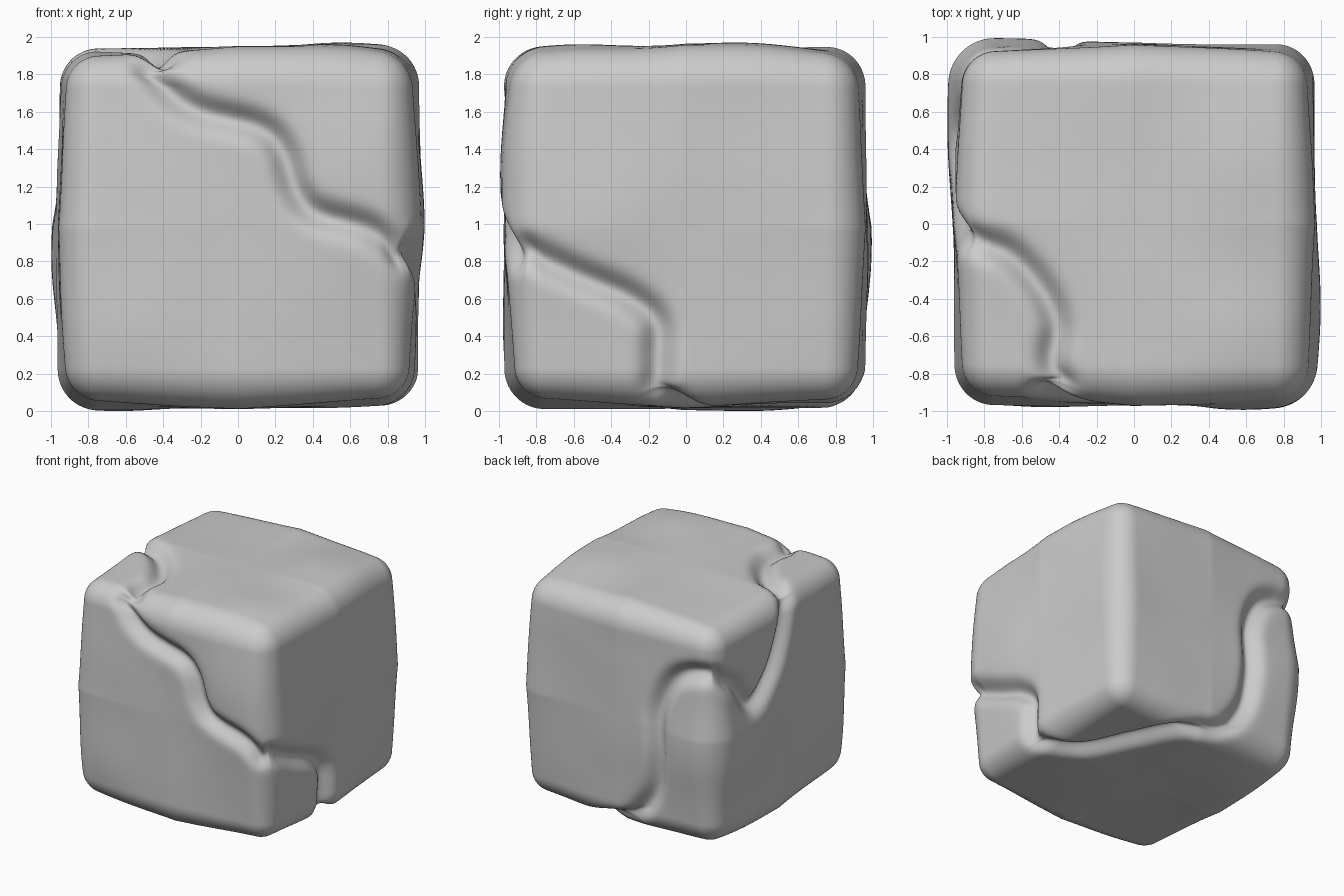
import bpy, bmesh, math
from mathutils import Vector, noise
from mathutils.kdtree import KDTree

old = bpy.data.objects.get("Cube")
if old:
    bpy.data.objects.remove(old, do_unlink=True)

HALF, ROUND = 0.964, 0.21


def rounded(p):
    """Move a point of the cube onto the rounded block; return point and normal."""
    k = HALF - ROUND
    inner = Vector([max(-k, min(k, c)) for c in p])
    n = (p - inner).normalized()
    return inner + n * ROUND, n


# Crack path on each face, as pairs in that face's own plane
front = [(-.48, 1.93), (-.4, 1.76), (-.22, 1.63), (.1, 1.54), (.23, 1.42), (.31, 1.2), (.42, 1.08), (.7, .99), (.9, .86)]
right = [(-.87, .88), (-.55, .74), (-.3, .63), (-.16, .5), (-.15, .3), (-.15, .1)]
under = [(.9, -.08), (.6, .1), (.4, .45), (.25, .75), (.06, .92)]
back = [(-.13, .13), (-.34, .42), (-.4, .75), (-.4, 1.15), (-.52, 1.43), (-.72, 1.55)]
left = [(.9, 1.54), (.65, 1.4), (.45, 1.17), (.2, 1.33), (.04, 1.6), (-.06, 1.9)]
top = [(-.9, -.08), (-.68, -.15), (-.5, -.34), (-.42, -.53), (-.44, -.72), (-.4, -.9)]
loop = ([Vector((x, -HALF, z - 1)) for x, z in front]
        + [Vector((HALF, y, z - 1)) for y, z in right]
        + [Vector((x, y, -HALF)) for x, y in under]
        + [Vector((x, HALF, z - 1)) for x, z in back]
        + [Vector((-HALF, y, z - 1)) for y, z in left]
        + [Vector((x, y, HALF)) for x, y in top])


def spline(pts, steps=20):
    """Closed smooth curve through the points."""
    out, n = [], len(pts)
    for i in range(n):
        a, b, c, d = (pts[(i + j) % n] for j in (-1, 0, 1, 2))
        for s in range(steps):
            t = s / steps
            out.append((2 * b + (c - a) * t + (2 * a - 5 * b + 4 * c - d) * t ** 2
                        + (3 * b - a - 3 * c + d) * t ** 3) / 2)
    return out


path = [rounded(p)[0] for p in spline(loop)]
tree = KDTree(len(path))
for i, p in enumerate(path):
    tree.insert(p, i)
tree.balance()

# Soft swellings of the block
swells = [Vector(c) for c in ((1, -.4, .1), (-1, .5, -.15), (-.65, 1, -.2),
                              (.5, -.6, 1), (.6, .4, 1), (.6, -1, .4), (-.6, -1, -.6),
                              (-.7, .5, -1))]

# Stone block
bm = bmesh.new()
bmesh.ops.create_cube(bm, size=2 * HALF)
bmesh.ops.subdivide_edges(bm, edges=bm.edges[:], cuts=89, use_grid_fill=True)
for v in bm.verts:
    p, n = rounded(v.co)
    d = tree.find(p)[2]
    flat = max(abs(c) for c in n)
    lift = sum(.036 * math.exp(-((p - c).length / .4) ** 2) for c in swells)
    lift += .01 * noise.noise(p * 1.8)
    # Worn corners
    lift -= .075 * abs(p.x * p.y * p.z) / HALF ** 3
    # Crack, shallower over the edges
    lift -= .09 * flat * math.exp(-(d / .075) ** 2)
    v.co = p + n * lift

# Centre the block and stand it on the ground
lo = Vector([min(v.co[a] for v in bm.verts) for a in range(3)])
hi = Vector([max(v.co[a] for v in bm.verts) for a in range(3)])
shift = Vector((-(lo.x + hi.x) / 2, -(lo.y + hi.y) / 2, -lo.z))
bmesh.ops.translate(bm, verts=bm.verts[:], vec=shift)

for f in bm.faces:
    f.smooth = True
bmesh.ops.recalc_face_normals(bm, faces=bm.faces[:])
mesh = bpy.data.meshes.new("cracked_block")
bm.to_mesh(mesh)
bm.free()
block = bpy.data.objects.new("cracked_block", mesh)
bpy.context.collection.objects.link(block)

# Grey stone
grey = bpy.data.materials.new("stone_grey")
grey.use_nodes = True
colour = (.6, .6, .6, 1)
grey.diffuse_color = colour
grey.node_tree.nodes["Principled BSDF"].inputs["Base Color"].default_value = colour
mesh.materials.append(grey)
